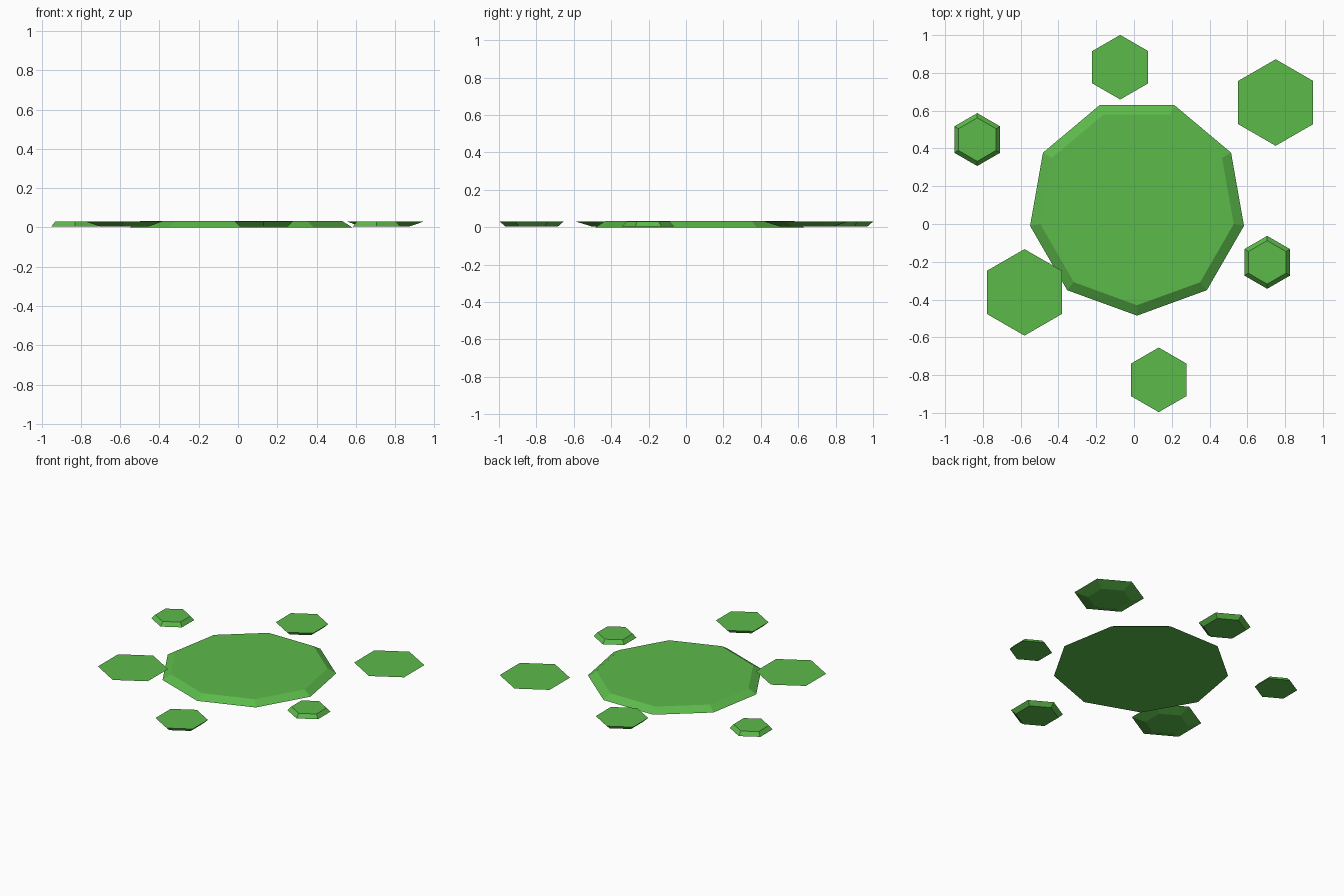
import bpy
import math

if "Cube" in bpy.data.objects:
    bpy.data.objects.remove(bpy.data.objects["Cube"])

green = bpy.data.materials.new("leaf_green")
green.diffuse_color = (0.107, 0.49, 0.068, 1)
green.use_nodes = True
green.node_tree.nodes["Principled BSDF"].inputs["Base Color"].default_value = green.diffuse_color


def pad(name, sides, x, y, r_bottom, r_top, z0, z1, turn=0.0):
    """Flat-sided tapered disc between heights z0 and z1."""
    bpy.ops.mesh.primitive_cone_add(
        vertices=sides, radius1=r_bottom, radius2=r_top, depth=z1 - z0,
        location=(x, y, (z0 + z1) / 2), rotation=(0, 0, turn))
    ob = bpy.context.object
    ob.name = name
    ob.data.materials.append(green)


# Large nine-sided central leaf, one corner towards the front
pad("main_leaf", 9, 0.016, 0.09, 0.575, 0.52, 0, 0.034, math.pi)

# Small hexagonal leaves: same base, different top radius
BASE = 0.14
small_leaves = [
    ("large_leaf_back", 0.75, 0.643, 0.229),
    ("large_leaf_front", -0.58, -0.362, 0.229),
    ("medium_leaf_back", -0.073, 0.83, 0.171),
    ("medium_leaf_front", 0.131, -0.825, 0.171),
    ("tiny_leaf_left", -0.83, 0.447, 0.115),
    ("tiny_leaf_right", 0.705, -0.203, 0.115),
]
for name, x, y, r_top in small_leaves:
    pad(name, 6, x, y, BASE, r_top, 0.004, 0.031)
